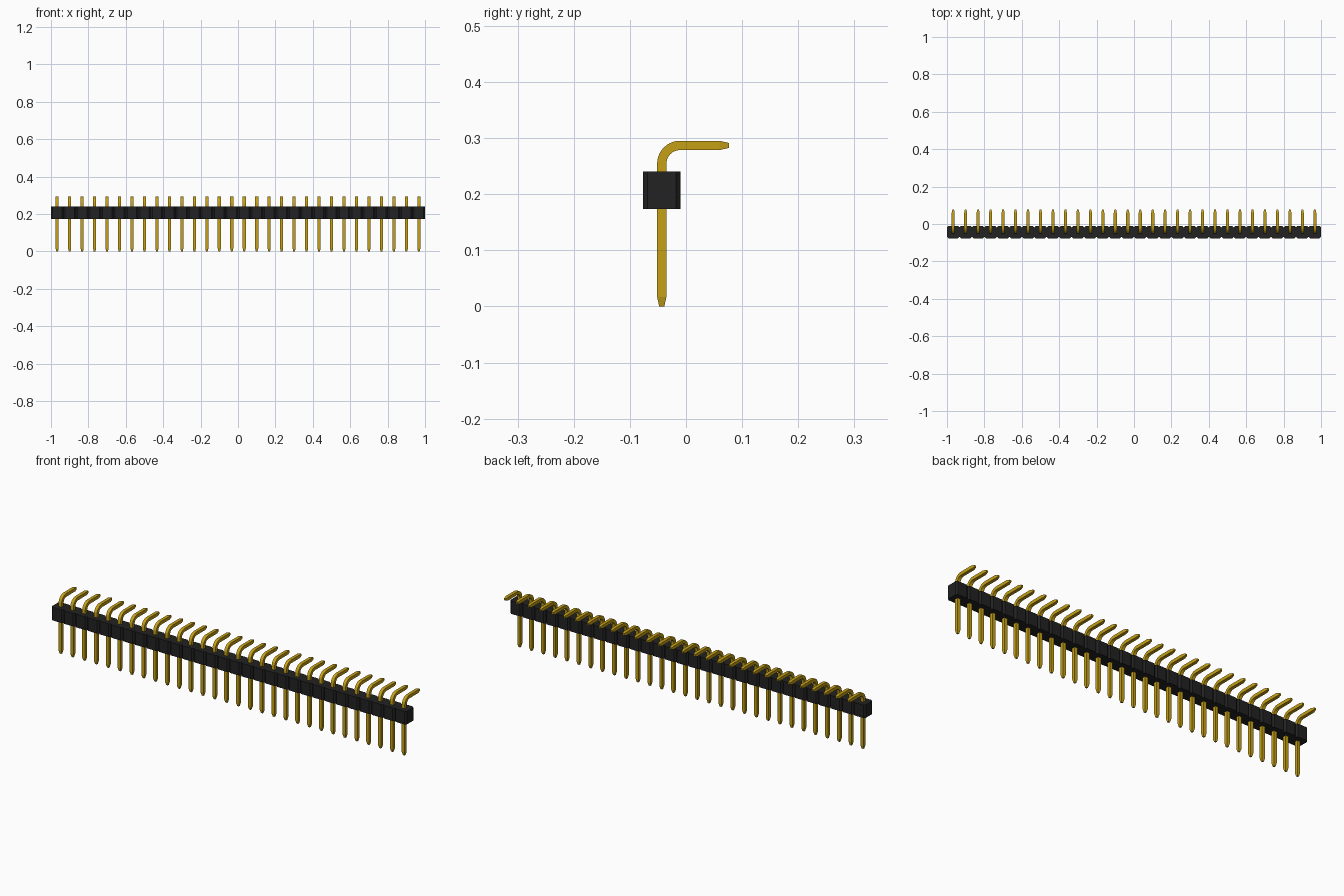
import bpy
import bmesh
from math import sin, cos, pi, radians
from mathutils import Vector

if "Cube" in bpy.data.objects:
    bpy.data.objects.remove(bpy.data.objects["Cube"])

COUNT = 30
PITCH = 2 / COUNT
ROW_Y = -0.0432          # centre line of housing and upright pins
HALF = PITCH / 2
CHAMFER = 0.0083
BODY_Z = 0.174
PIN = 0.0083             # half width of a pin
TIP = 0.0045             # half width at its tapered ends
TAPER = 0.017
BEND = 0.0325            # centre line bend radius
TOP_Z = 0.287
END_Y = 0.0763


def material(name, colour):
    mat = bpy.data.materials.new(name)
    mat.use_nodes = True
    mat.diffuse_color = (*colour, 1)
    mat.node_tree.nodes["Principled BSDF"].inputs["Base Color"].default_value = (*colour, 1)
    return mat


def make_object(name, bm, mat):
    bmesh.ops.remove_doubles(bm, verts=bm.verts, dist=0.0001)
    bmesh.ops.recalc_face_normals(bm, faces=bm.faces)
    mesh = bpy.data.meshes.new(name)
    bm.to_mesh(mesh)
    bm.free()
    mesh.materials.append(mat)
    obj = bpy.data.objects.new(name, mesh)
    bpy.context.collection.objects.link(obj)
    return obj


black = material("black plastic", (0.016, 0.016, 0.016))
gold = material("gold metal", (0.56, 0.35, 0.008))

# Housing: a row of chamfered cells joined edge to edge, given height
bm = bmesh.new()
inner = HALF - CHAMFER
octagon = [(-HALF, -inner), (-inner, -HALF), (inner, -HALF), (HALF, -inner),
           (HALF, inner), (inner, HALF), (-inner, HALF), (-HALF, inner)]
for i in range(COUNT):
    cx = -1 + PITCH * (i + 0.5)
    bm.faces.new([bm.verts.new((cx + x, ROW_Y + y, BODY_Z)) for x, y in octagon])
housing = make_object("housing", bm, black)
solid = housing.modifiers.new("height", 'SOLIDIFY')
solid.thickness = PITCH
solid.offset = 1 if housing.data.polygons[0].normal.z > 0 else -1
if solid.offset < 0:
    housing.data.flip_normals()
    solid.offset = 1

# Pin path: (y, z, heading from vertical, half width)
path = [(ROW_Y, 0, 0, TIP), (ROW_Y, TAPER, 0, PIN)]
STEPS = 10
for k in range(STEPS + 1):
    a = pi / 2 * k / STEPS
    path.append((ROW_Y + BEND * (1 - cos(a)), TOP_Z - BEND + BEND * sin(a), a, PIN))
path += [(END_Y - TAPER, TOP_Z, pi / 2, PIN), (END_Y, TOP_Z, pi / 2, TIP)]

# Pins: square section swept along the path, repeated along the row
bm = bmesh.new()
rings = []
for y, z, a, w in path:
    side = Vector((0, cos(a), -sin(a)))
    centre = Vector((-1 + HALF, y, z))
    rings.append([bm.verts.new(centre + Vector((sx * w, 0, 0)) + side * sy * w)
                  for sx, sy in ((-1, -1), (1, -1), (1, 1), (-1, 1))])
for lower, upper in zip(rings, rings[1:]):
    for j in range(4):
        n = (j + 1) % 4
        bm.faces.new((lower[j], lower[n], upper[n], upper[j]))
bm.faces.new(rings[0])
bm.faces.new(rings[-1])
pins = make_object("bent_pins", bm, gold)
bpy.ops.object.select_all(action='DESELECT')
pins.select_set(True)
bpy.context.view_layer.objects.active = pins
bpy.ops.object.shade_smooth_by_angle(angle=radians(11))
array = pins.modifiers.new("row", 'ARRAY')
array.count = COUNT
array.use_relative_offset = False
array.use_constant_offset = True
array.constant_offset_displace = (PITCH, 0, 0)
